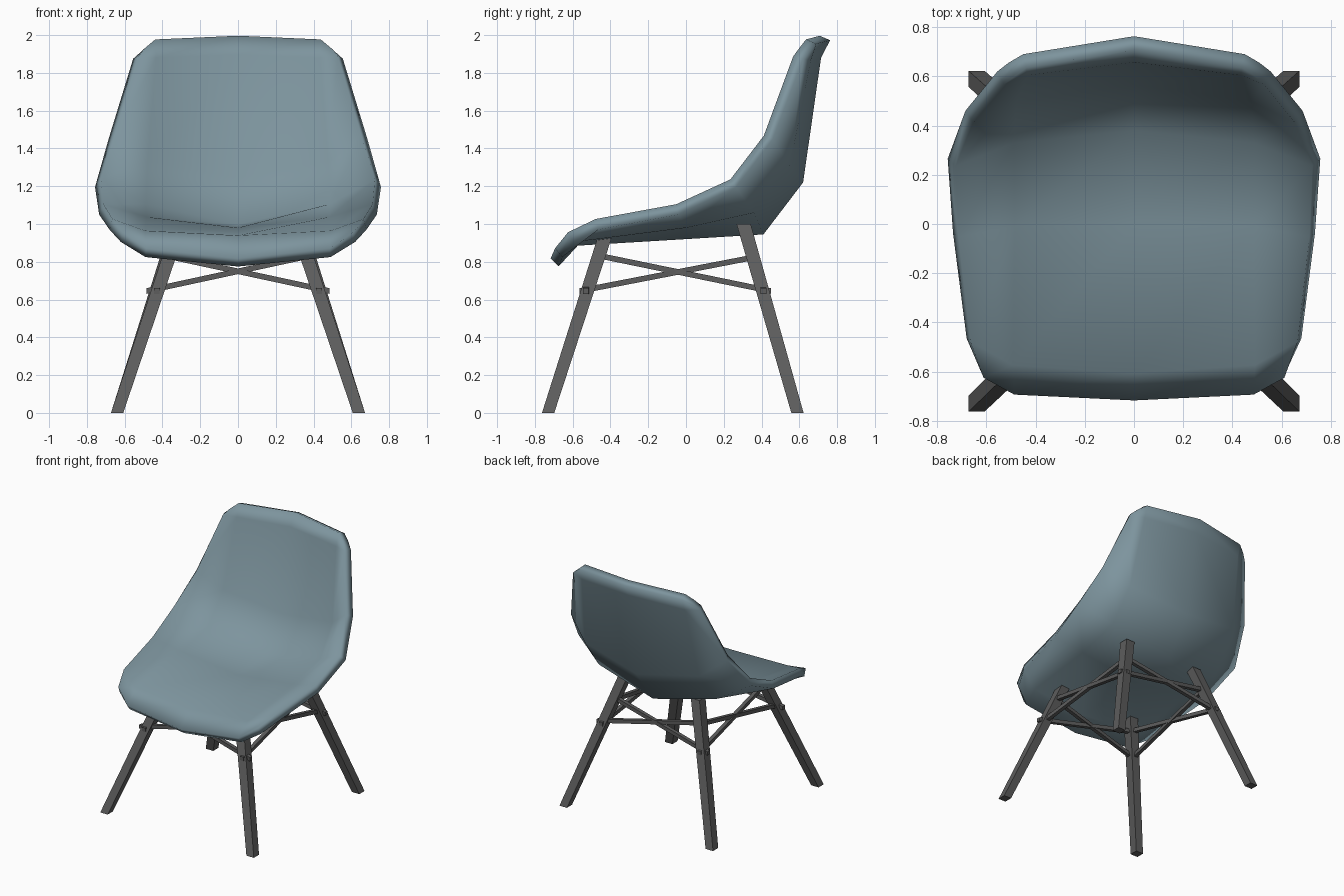
import bpy, bmesh
from mathutils import Vector

if "Cube" in bpy.data.objects:
    bpy.data.objects.remove(bpy.data.objects["Cube"])


def material(name, rgb):
    m = bpy.data.materials.new(name)
    m.diffuse_color = (*rgb, 1)
    m.use_nodes = True
    m.node_tree.nodes["Principled BSDF"].inputs["Base Color"].default_value = m.diffuse_color
    return m


shell_mat = material("blue grey shell", (0.205, 0.297, 0.34))
frame_mat = material("dark grey frame", (0.11, 0.11, 0.11))


def add_object(name, bm, mat):
    me = bpy.data.meshes.new(name)
    bm.to_mesh(me)
    bm.free()
    me.materials.append(mat)
    ob = bpy.data.objects.new(name, me)
    bpy.context.collection.objects.link(ob)
    return ob


def bar(name, a, b, sa, sb, axes):
    """Tapered bar from a to b; its square ends lie in the plane of two axes."""
    bm = bmesh.new()
    u, v = (Vector(k) for k in axes)
    rings = [[bm.verts.new(Vector(p) + (u * i + v * j) * s / 2)
              for i, j in ((-1, -1), (1, -1), (1, 1), (-1, 1))]
             for p, s in ((a, sa), (b, sb))]
    bm.faces.new(rings[0])
    bm.faces.new(rings[1])
    for k in range(4):
        n = (k + 1) % 4
        bm.faces.new((rings[0][k], rings[0][n], rings[1][n], rings[1][k]))
    bmesh.ops.recalc_face_normals(bm, faces=bm.faces)
    return add_object(name, bm, frame_mat)


# Shell: outer surface, rows from front lip to back top (centre, fold, rim)
rows = [
    [(0, -0.675, 0.775), (0.49, -0.655, 0.825), (0.62, -0.595, 0.905)],
    [(0, -0.58, 0.885), (0.50, -0.55, 0.91), (0.68, -0.465, 0.97)],
    [(0, 0.00, 0.92), (0.50, 0.00, 0.98), (0.735, -0.04, 1.05)],
    [(0, 0.41, 0.945), (0.51, 0.36, 1.06), (0.757, 0.265, 1.195)],
    [(0, 0.62, 1.22), (0.50, 0.55, 1.31), (0.685, 0.46, 1.45)],
    [(0, 0.715, 1.88), (0.45, 0.66, 1.865), (0.555, 0.62, 1.875)],
    [(0, 0.763, 1.973), (0.45, 0.69, 1.955), (0.51, 0.655, 1.915)],
]
bm = bmesh.new()
grid = []
for row in rows:
    full = [(-x, y, z) for x, y, z in row[:0:-1]] + row
    grid.append([bm.verts.new(p) for p in full])
for r0, r1 in zip(grid, grid[1:]):
    for i in range(4):
        bm.faces.new((r0[i], r0[i + 1], r1[i + 1], r1[i]))
for f in bm.faces:
    f.smooth = True
shell = add_object("seat_shell", bm, shell_mat)
solid = shell.modifiers.new("thickness", 'SOLIDIFY')
solid.thickness = 0.06
solid.offset = 1

# Splayed legs and crossed braces
X, Y, Z = (1, 0, 0), (0, 1, 0), (0, 0, 1)
for sx, side in ((-1, "left"), (1, "right")):
    bar("front_leg_" + side, (sx * 0.64, -0.73, 0), (sx * 0.33, -0.43, 0.93),
        0.065, 0.075, (X, Y))
    bar("back_leg_" + side, (sx * 0.64, 0.59, 0), (sx * 0.32, 0.305, 1.0),
        0.065, 0.075, (X, Y))
    # Braces across the front and back
    for name, lo, hi in (("front", -0.53, -0.46), ("back", 0.41, 0.35)):
        bar(f"{name}_brace_{side}", (sx * 0.485, lo, 0.645),
            (-sx * 0.35, hi, 0.825), 0.03, 0.03, (Y, Z))
    # Braces along this side
    bar("side_brace_low_front_" + side, (sx * 0.43, -0.565, 0.645),
        (sx * 0.37, 0.34, 0.82), 0.03, 0.03, (X, Z))
    bar("side_brace_low_back_" + side, (sx * 0.43, 0.45, 0.645),
        (sx * 0.37, -0.45, 0.83), 0.03, 0.03, (X, Z))
